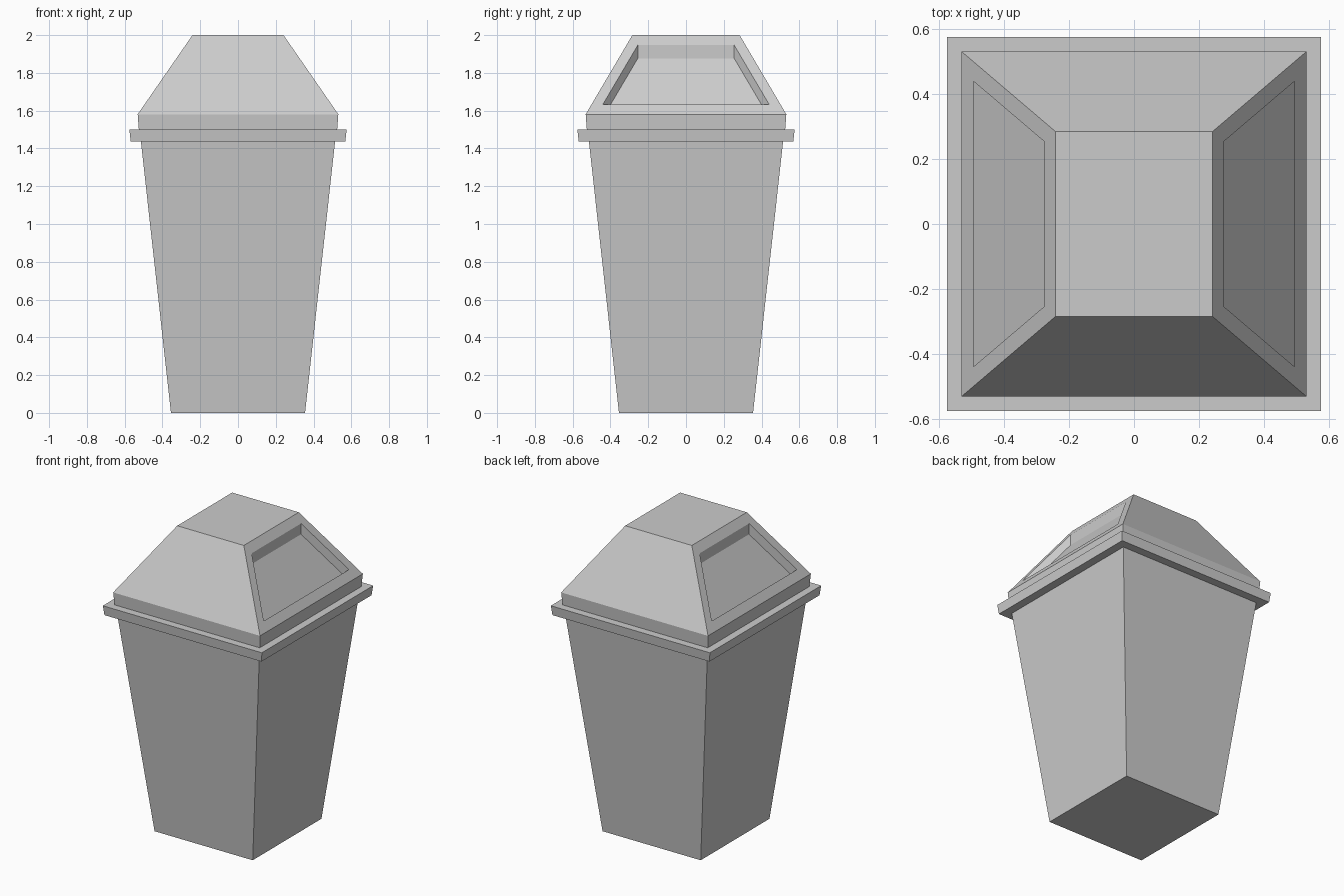
import bpy
import bmesh

if "Cube" in bpy.data.objects:
    bpy.data.objects.remove(bpy.data.objects["Cube"])


def loft(rings, cap_bottom=False, cap_top=False):
    """Stack rectangular rings (half_x, half_y, z) into a shell."""
    bm = bmesh.new()
    loops = [[bm.verts.new((sx * hx, sy * hy, z))
              for sx, sy in ((-1, -1), (1, -1), (1, 1), (-1, 1))]
             for hx, hy, z in rings]
    for low, high in zip(loops, loops[1:]):
        for i in range(4):
            j = (i + 1) % 4
            bm.faces.new((low[i], low[j], high[j], high[i]))
    if cap_bottom:
        bm.faces.new(loops[0][::-1])
    if cap_top:
        bm.faces.new(loops[-1])
    bm.normal_update()
    return bm


def finish(bm, name):
    mesh = bpy.data.meshes.new(name)
    bm.normal_update()
    bm.to_mesh(mesh)
    bm.free()
    obj = bpy.data.objects.new(name, mesh)
    bpy.context.collection.objects.link(obj)
    return obj


# Tapered bin with overhanging rim
bin_bm = loft([(0.355, 0.355, 0.0),
               (0.514, 0.514, 1.437),
               (0.568, 0.568, 1.437),
               (0.575, 0.575, 1.499),
               (0.525, 0.525, 1.499)], cap_bottom=True)
finish(bin_bm, "bin_body")

# Lid: low band and hipped top
lid_bm = loft([(0.525, 0.525, 1.499),
               (0.531, 0.531, 1.581),
               (0.241, 0.284, 2.0)], cap_top=True)

# Recessed flaps in the two sloping side faces, sunk straight down
flaps = [f for f in lid_bm.faces if abs(f.normal.x) > 0.5 and f.normal.z > 0.2]
bmesh.ops.inset_individual(lid_bm, faces=flaps, thickness=0.064,
                           use_even_offset=True)
for f in flaps:
    for v in f.verts:
        v.co.y += 0.011 if v.co.y > 0 else -0.011
sunk = bmesh.ops.extrude_discrete_faces(lid_bm, faces=flaps)["faces"]
for f in sunk:
    for v in f.verts:
        v.co.z -= 0.07
finish(lid_bm, "lid")
